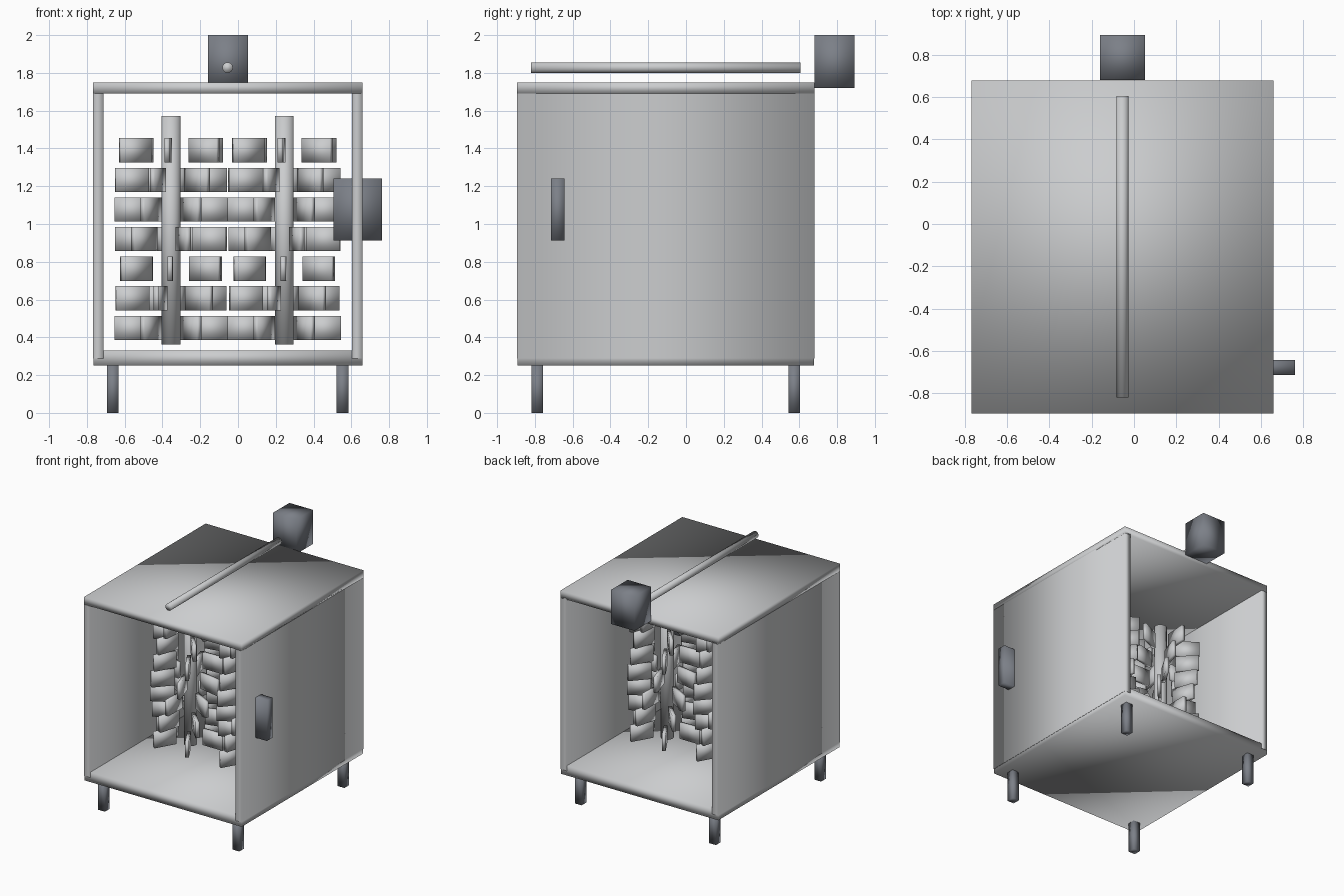
import bpy, bmesh, math
from mathutils import Matrix, Vector

if "Cube" in bpy.data.objects:
    bpy.data.objects.remove(bpy.data.objects["Cube"])

CX, CY = -0.055, -0.107   # centre of the cabinet body


def material(name, rgb):
    m = bpy.data.materials.new(name)
    m.diffuse_color = (*rgb, 1)
    m.use_nodes = True
    m.node_tree.nodes["Principled BSDF"].inputs["Base Color"].default_value = m.diffuse_color
    return m


STEEL = material("light_steel", (0.60, 0.61, 0.62))
DARK = material("dark_slate", (0.20, 0.215, 0.245))


def finish(name, bm, mat):
    """Turn a bmesh into a smooth shaded object."""
    bmesh.ops.recalc_face_normals(bm, faces=bm.faces)
    for f in bm.faces:
        f.smooth = True
    me = bpy.data.meshes.new(name)
    bm.to_mesh(me)
    bm.free()
    me.materials.append(mat)
    ob = bpy.data.objects.new(name, me)
    bpy.context.collection.objects.link(ob)
    return ob


def add_box(bm, lo, hi, turn=Matrix()):
    lo, hi = Vector(lo), Vector(hi)
    size = Matrix.Diagonal((*(hi - lo), 1))
    bmesh.ops.create_cube(bm, size=1, matrix=turn @ Matrix.Translation((lo + hi) / 2) @ size)


def box(name, lo, hi, mat, sharp_caps=False):
    bm = bmesh.new()
    add_box(bm, lo, hi)
    if sharp_caps:
        for e in bm.edges:
            if abs(e.verts[0].co.z - e.verts[1].co.z) < 1e-5:
                e.smooth = False
    return finish(name, bm, mat)


def rod(name, centre, radius, length, mat, rot=Matrix(), sides=24):
    bm = bmesh.new()
    bmesh.ops.create_cone(bm, cap_ends=True, segments=sides, radius1=radius, radius2=radius,
                          depth=length, matrix=Matrix.Translation(centre) @ rot)
    return finish(name, bm, mat)


# Cabinet shell, open at front and back
box("bottom_plate", (-0.766, -0.893, 0.25), (0.658, 0.677, 0.33), STEEL)
box("top_plate", (-0.768, -0.895, 1.69), (0.66, 0.679, 1.75), STEEL)
box("left_wall", (-0.768, -0.895, 0.288), (-0.712, 0.679, 1.70), STEEL, True)
box("right_wall", (0.604, -0.895, 0.288), (0.66, 0.679, 1.70), STEEL, True)

# Four legs
for sx, side in ((-1, "left"), (1, "right")):
    for sy, end in ((-1, "front"), (1, "back")):
        x, y = CX + sx * 0.608, CY + sy * 0.68
        box(f"{end}_{side}_leg", (x - 0.031, y - 0.031, 0), (x + 0.031, y + 0.031, 0.252), DARK)

# Two upright shafts, each with seven rings of six radial blades
RING_TURNS = (-4, -19, 30, 18, -1, -15, 30)   # degrees, from the top ring down
for sx, side in ((-1, "left"), (1, "right")):
    x = CX + sx * 0.3
    rod(f"{side}_shaft", (x, CY, 0.967), 0.05, 1.21, STEEL)
    bm = bmesh.new()
    for i, turn in enumerate(RING_TURNS):
        z = 1.39 - i * 0.1567
        for k in range(6):
            a = math.radians(-90 + turn + 60 * k)
            place = Matrix.Translation((x, CY, z)) @ Matrix.Rotation(a, 4, 'Z')
            add_box(bm, (0.12, -0.014, -0.064), (0.30, 0.014, 0.064), place)
    finish(f"{side}_blades", bm, STEEL)

# Drive rod above the lid, motor block behind it, control box through the right wall
rod("top_rod", (CX, CY, 1.828), 0.028, 1.425, STEEL, Matrix.Rotation(math.pi / 2, 4, 'X'), 16)
box("motor_block", (-0.16, 0.68, 1.72), (0.052, 0.893, 2.0), DARK)
box("control_box", (0.505, -0.714, 0.912), (0.762, -0.643, 1.24), DARK)
